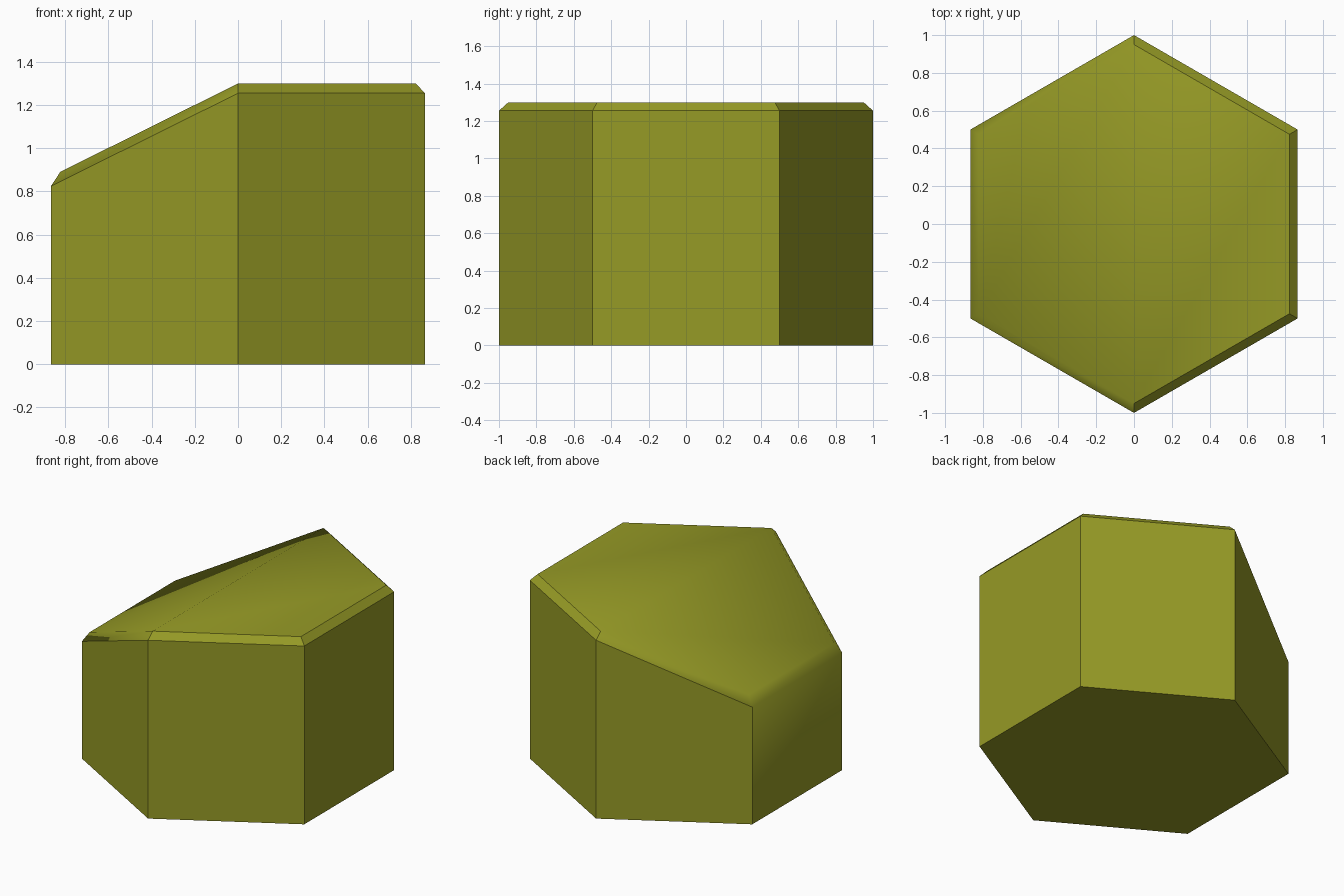
import bpy, bmesh, math

if "Cube" in bpy.data.objects:
    bpy.data.objects.remove(bpy.data.objects["Cube"])

TOP, BEVEL, SLOPE = 1.30, 0.045, 0.497


def ring(bm, radius, height):
    """Six corners, first at +y, going counter-clockwise (towards -x)."""
    corners = []
    for i in range(6):
        a = math.radians(90 + 60 * i)
        x, y = radius * math.cos(a), radius * math.sin(a)
        corners.append(bm.verts.new((x, y, height(x))))
    return corners


def ramp(z):
    """Level on the right half, falling away on the left half."""
    return lambda x: z + SLOPE * min(x, 0)


# Hexagonal block: base, wall top, chamfered rim
bm = bmesh.new()
base = ring(bm, 1.0, lambda x: 0.0)
wall = ring(bm, 1.0, ramp(TOP - BEVEL))
rim = ring(bm, 0.95, ramp(TOP))

bm.faces.new(base[::-1])
for lower, upper in ((base, wall), (wall, rim)):
    for i in range(6):
        j = (i + 1) % 6
        bm.faces.new((lower[i], lower[j], upper[j], upper[i]))

# Sloped left top and level right top
bm.faces.new(rim[0:4])
bm.faces.new(rim[3:6] + rim[0:1])
bmesh.ops.recalc_face_normals(bm, faces=bm.faces)

mesh = bpy.data.meshes.new("sloped_hex_tile")
bm.to_mesh(mesh)
bm.free()
tile = bpy.data.objects.new("sloped_hex_tile", mesh)
bpy.context.collection.objects.link(tile)

# Olive colour
olive = bpy.data.materials.new("olive green")
olive.diffuse_color = (0.305, 0.325, 0.019, 1)
olive.use_nodes = True
olive.node_tree.nodes["Principled BSDF"].inputs["Base Color"].default_value = olive.diffuse_color
mesh.materials.append(olive)

# Soft shading across the slope, sharp walls
bpy.context.view_layer.objects.active = tile
tile.select_set(True)
bpy.ops.object.shade_smooth_by_angle(angle=math.radians(39))
